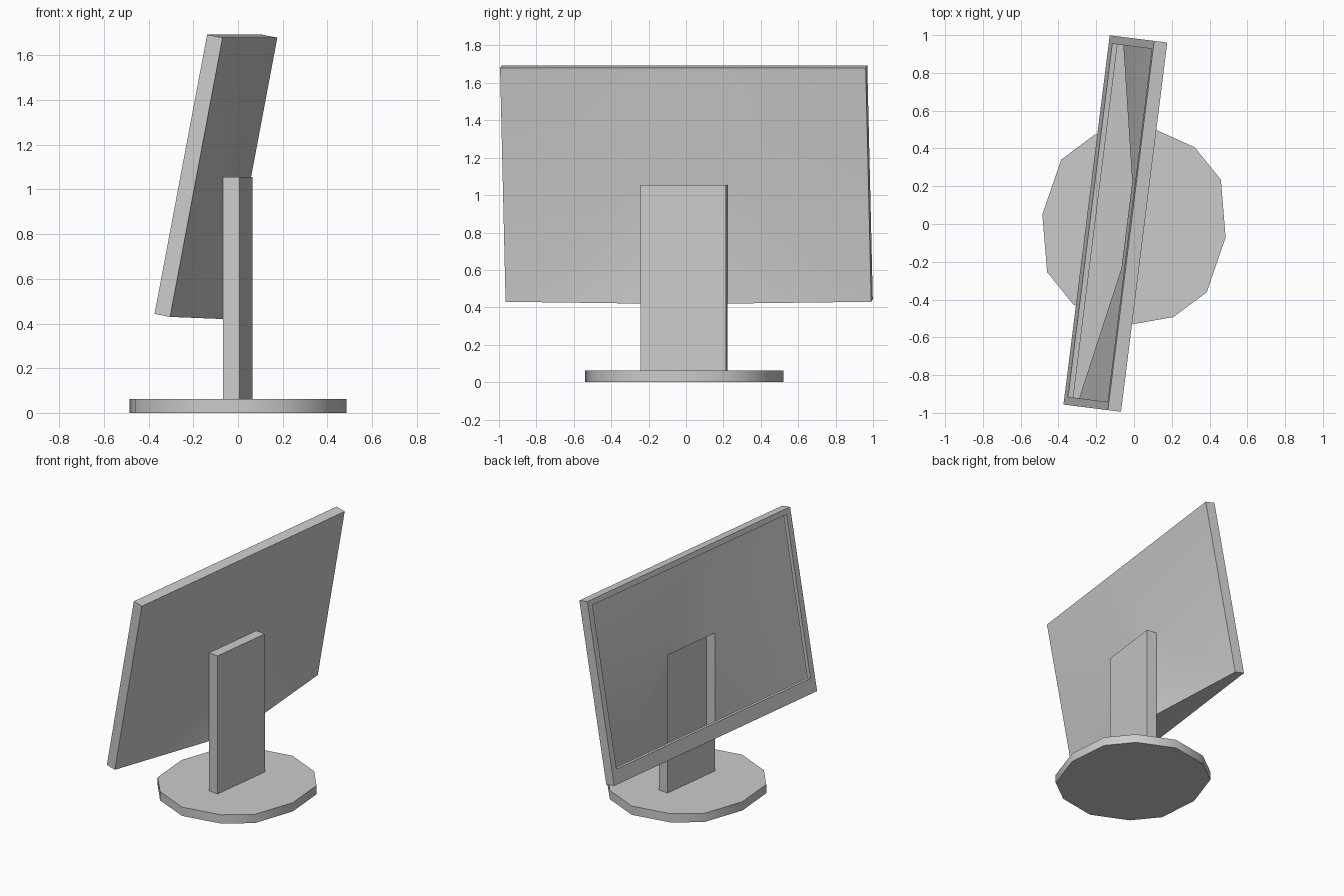
import bpy, bmesh, math
from mathutils import Vector as V

if "Cube" in bpy.data.objects:
    bpy.data.objects.remove(bpy.data.objects["Cube"])

TURN = math.radians(-7.14)   # whole monitor is swivelled slightly


def make(name, faces, angle=30):
    """Build an object from faces given as lists of points (local: screen looks to -x)."""
    bm = bmesh.new()
    for f in faces:
        bm.faces.new([bm.verts.new(p) for p in f])
    bmesh.ops.remove_doubles(bm, verts=bm.verts, dist=1e-4)
    bmesh.ops.recalc_face_normals(bm, faces=bm.faces)
    me = bpy.data.meshes.new(name)
    bm.to_mesh(me)
    bm.free()
    ob = bpy.data.objects.new(name, me)
    bpy.context.collection.objects.link(ob)
    ob.rotation_euler.z = TURN
    ob.location.y = -0.01
    bpy.ops.object.select_all(action='DESELECT')
    ob.select_set(True)
    bpy.context.view_layer.objects.active = ob
    bpy.ops.object.shade_smooth_by_angle(angle=math.radians(angle))
    return ob


# Base: twelve-sided slightly oval plate
quarter = [(0.267, 0.453), (0.426, 0.30)]
half = [(0, 0.535)] + quarter + [(0.489, 0)] + [(x, -y) for x, y in reversed(quarter)]
ring = half + [(-x, -y) for x, y in half]
low = [V((x, y, 0)) for x, y in ring]
high = [V((x, y, 0.063)) for x, y in ring]
sides = [[low[i - 1], low[i], high[i], high[i - 1]] for i in range(len(ring))]
make("base_plate", sides + [low, high], 40)

# Stand: hollow column, open towards the panel above its lower lip
SF, SB, W = -0.038, 0.036, 0.23
Z0, ZL, ZT = 0.06, 0.42, 1.055


def col(x, s, z):
    return V((x, s * W, z))


faces = [[col(SF, s, Z0), col(SB, s, Z0), col(SB, s, ZT), col(SF, s, ZT), col(SF, s, ZL)]
         for s in (-1, 1)]
for (xa, za), (xb, zb) in [((SB, Z0), (SB, ZT)), ((SB, ZT), (SF, ZT)), ((SF, Z0), (SF, ZL))]:
    faces.append([col(xa, -1, za), col(xa, 1, za), col(xb, 1, zb), col(xb, -1, zb)])
make("stand_column", faces)

# Panel: tilted shell whose back bulges to meet the stand
HALF = 0.985
UP, DEPTH, ORIGIN = V((0.237, 0, 1.25)), V((0.07, 0, -0.0133)), V((-0.253, 0, 0.443))


def pt(y, h, d):
    return ORIGIN + UP * h + DEPTH * d + V((0, y, 0))


def rect(inset, h0, h1, d):
    y = HALF - inset
    return [pt(-y, h0, d), pt(y, h0, d), pt(y, h1, d), pt(-y, h1, d)]


faces = []
outer, inner, lip = rect(0, 0, 1, 0), rect(0.043, 0.08, 0.97, 0), rect(0.043, 0.08, 0.97, 0.4)
for i in range(4):
    j = (i + 1) % 4
    faces += [[outer[i], outer[j], inner[j], inner[i]], [inner[i], inner[j], lip[j], lip[i]]]
for s in (-1, 1):
    bc, tc, tm = pt(s * HALF, 0, 1), pt(s * HALF, 1, 1), pt(s * W, 1, 1)
    st, sl = col(SF, s, ZT), col(SF, s, ZL)
    faces += [[bc, tc, st], [tc, tm, st], [bc, st, sl],
              [pt(s * HALF, 0, 0), bc, tc, pt(s * HALF, 1, 0)]]
# back centre, top edge, bottom edge
faces.append([pt(-W, 1, 1), pt(W, 1, 1), col(SF, 1, ZT), col(SF, -1, ZT)])
faces.append([pt(-HALF, 1, 0), pt(HALF, 1, 0), pt(HALF, 1, 1), pt(W, 1, 1), pt(-W, 1, 1), pt(-HALF, 1, 1)])
faces.append([pt(-HALF, 0, 0), pt(HALF, 0, 0), pt(HALF, 0, 1), col(SF, 1, ZL), col(SF, -1, ZL), pt(-HALF, 0, 1)])
make("screen_housing", faces)
